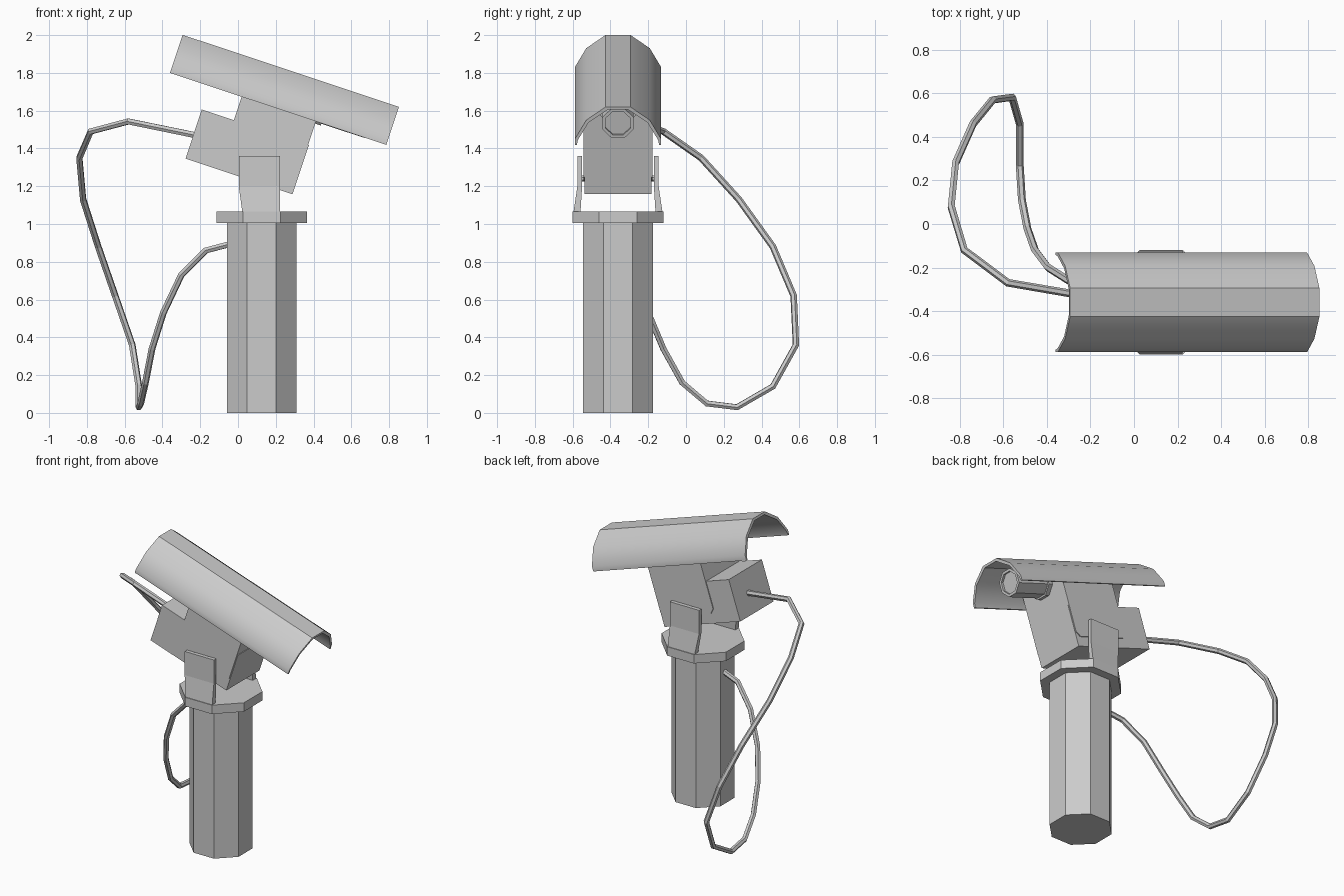
import bpy, bmesh, math
from mathutils import Matrix, Vector

old = bpy.data.objects.get("Cube")
if old:
    bpy.data.objects.remove(old, do_unlink=True)

grey = bpy.data.materials.new("light grey")
grey.use_nodes = True
colour = (0.6, 0.6, 0.6, 1)
grey.diffuse_color = colour
grey.node_tree.nodes["Principled BSDF"].inputs["Base Color"].default_value = colour

CX, CY = 0.125, -0.36
# Tilted frame of the camera head: x along the barrel, z square to the hood
HEAD = Matrix.Translation((-0.36, CY, 1.80)) @ Matrix.Rotation(math.radians(18.4), 4, 'Y')


def finish(name, bm, matrix=None):
    bmesh.ops.recalc_face_normals(bm, faces=bm.faces)
    me = bpy.data.meshes.new(name)
    bm.to_mesh(me)
    bm.free()
    if matrix:
        me.transform(matrix)
    me.materials.append(grey)
    ob = bpy.data.objects.new(name, me)
    bpy.context.collection.objects.link(ob)
    return ob


def prism(name, pts, axis, lo, hi, matrix=None):
    """Extrude a 2D outline along x, y or z."""
    def place(p, d):
        return {'x': (d, p[0], p[1]), 'y': (p[0], d, p[1]), 'z': (p[0], p[1], d)}[axis]
    bm = bmesh.new()
    face = bm.faces.new([bm.verts.new(place(p, lo)) for p in pts])
    ext = bmesh.ops.extrude_face_region(bm, geom=[face])
    move = Vector(place((0, 0), hi - lo))
    bmesh.ops.translate(bm, vec=move, verts=[v for v in ext["geom"] if isinstance(v, bmesh.types.BMVert)])
    return finish(name, bm, matrix)


def octagon(cx, cy, flat):
    """Eight-sided outline with flat sides at the given half width."""
    r = flat / math.cos(math.pi / 8)
    return [(cx + r * math.cos(math.pi / 8 + i * math.pi / 4),
             cy + r * math.sin(math.pi / 8 + i * math.pi / 4)) for i in range(8)]


# Post and its flange
prism("post", octagon(CX, CY, 0.184), 'z', 0, 1.01)
prism("post_flange", octagon(CX, CY, 0.24), 'z', 1.005, 1.065)

# Yoke arms: bent plates, slightly narrowed at the foot
for side, label in ((-1, "right"), (1, "left")):
    bm = bmesh.new()
    rows = []
    for z, out, inn, x0, x1 in ((1.04, 0.239, 0.2, 0.026, 0.224),
                                (1.20, 0.215, 0.19, 0.004, 0.222),
                                (1.36, 0.215, 0.19, 0.004, 0.222)):
        rows.append([bm.verts.new((x, CY + side * y, z))
                     for x, y in ((x0, out), (x1, out), (x1, inn), (x0, inn))])
    for a, b in zip(rows, rows[1:]):
        for i in range(4):
            j = (i + 1) % 4
            bm.faces.new((a[i], a[j], b[j], b[i]))
    bm.faces.new(rows[0])
    bm.faces.new(rows[-1])
    finish(label + "_yoke_arm", bm)

# Pivot pin through the yoke
prism("pivot_pin", octagon(0.11, 1.24, 0.016), 'y', CY - 0.2, CY + 0.2)

# Rear box and the housing that carries the barrel
prism("rear_box", [(0.221, -0.405), (0.818, -0.405), (0.818, -0.131), (0.221, -0.131)],
      'y', -0.177, 0.177, HEAD)
prism("housing", [(0.40, 0.085), (0.40, -0.31), (0.43, -0.342), (0.785, -0.342),
                  (0.814, -0.31), (0.814, 0.085)], 'y', -0.183, 0.183, HEAD)

# Barrel with a recessed front lens, and a collar where it leaves the housing
bm = bmesh.new()
rings = [[bm.verts.new((s, y, t)) for y, t in octagon(0, 0.08, r)]
         for s, r in ((0.78, 0.082), (1.086, 0.082), (1.086, 0.066), (1.07, 0.066))]
for a, b in zip(rings, rings[1:]):
    for i in range(8):
        j = (i + 1) % 8
        bm.faces.new((a[i], a[j], b[j], b[i]))
bm.faces.new(rings[0])
bm.faces.new(rings[-1])
finish("lens_barrel", bm, HEAD)
prism("barrel_collar", octagon(0, 0.08, 0.092), 'x', 0.8, 0.845, HEAD)

# Arched sun hood: outer and inner half sections, mirrored across the middle
outer = [(0.228, 0), (0.228, 0.033), (0.168, 0.138), (0.065, 0.212)]
inner = [(0.053, 0.196), (0.156, 0.124), (0.212, 0.028), (0.218, 0)]
section = (outer + [(-y, t) for y, t in reversed(outer)]
           + [(-y, t) for y, t in reversed(inner)] + inner)
hood = prism("sun_hood", section, 'x', 0, 1.207, HEAD)
bpy.ops.object.select_all(action='DESELECT')
hood.select_set(True)
bpy.context.view_layer.objects.active = hood
bpy.ops.object.shade_smooth_by_angle(angle=math.radians(32))

# Hanging cable from the rear box back into the post
path = [(-0.2, -0.335, 1.465), (-0.58, -0.27, 1.543), (-0.78, -0.12, 1.49),
        (-0.84, 0.08, 1.35), (-0.82, 0.28, 1.13), (-0.74, 0.46, 0.88),
        (-0.65, 0.57, 0.62), (-0.56, 0.582, 0.36), (-0.525, 0.46, 0.14),
        (-0.525, 0.27, 0.03), (-0.515, 0.11, 0.05), (-0.49, -0.02, 0.16),
        (-0.455, -0.12, 0.34), (-0.395, -0.2, 0.53), (-0.3, -0.26, 0.73),
        (-0.17, -0.31, 0.86), (0.0, -0.34, 0.905)]
cu = bpy.data.curves.new("cable", 'CURVE')
cu.dimensions = '3D'
cu.bevel_depth = 0.018
cu.bevel_resolution = 1
cu.use_fill_caps = True
spline = cu.splines.new('POLY')
spline.points.add(len(path) - 1)
for point, co in zip(spline.points, path):
    point.co = (*co, 1)
spline.use_smooth = False
cu.materials.append(grey)
cable = bpy.data.objects.new("cable", cu)
bpy.context.collection.objects.link(cable)
bpy.ops.object.select_all(action='DESELECT')
cable.select_set(True)
bpy.context.view_layer.objects.active = cable
bpy.ops.object.convert(target='MESH')
